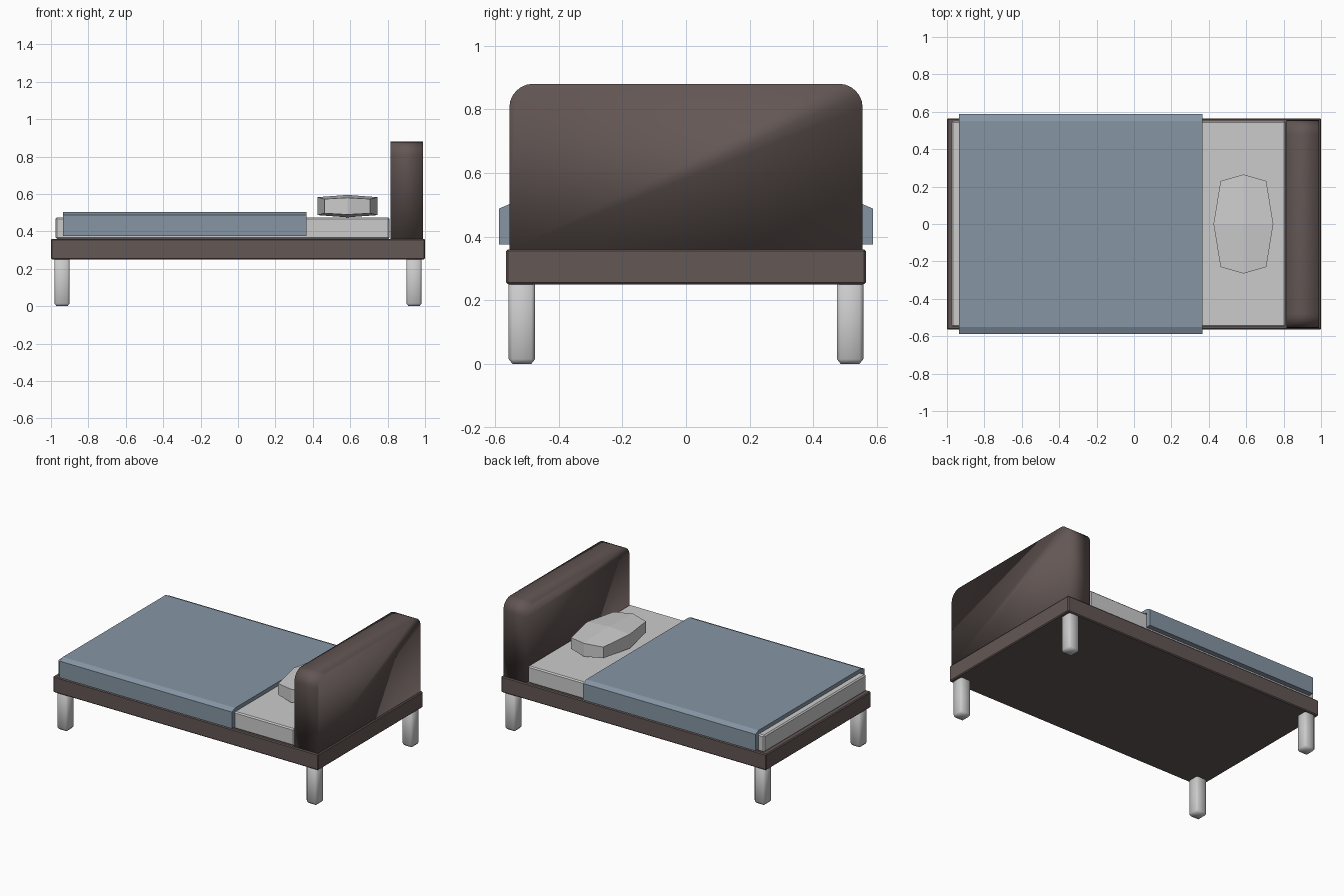
import bpy, bmesh, math

if "Cube" in bpy.data.objects:
    bpy.data.objects.remove(bpy.data.objects["Cube"])


def material(name, rgb):
    m = bpy.data.materials.new(name)
    m.diffuse_color = (*rgb, 1)
    m.use_nodes = True
    m.node_tree.nodes["Principled BSDF"].inputs["Base Color"].default_value = m.diffuse_color
    return m


BROWN = material("dark_wood", (0.125, 0.095, 0.09))
WHITE = material("linen", (0.76, 0.76, 0.73))
BLUE = material("blue_cloth", (0.24, 0.30, 0.37))


def finish(name, bm, mat=None, smooth=None):
    bmesh.ops.recalc_face_normals(bm, faces=bm.faces)
    mesh = bpy.data.meshes.new(name)
    bm.to_mesh(mesh)
    bm.free()
    ob = bpy.data.objects.new(name, mesh)
    bpy.context.collection.objects.link(ob)
    if mat:
        mesh.materials.append(mat)
    if smooth is not None:
        bpy.ops.object.select_all(action='DESELECT')
        ob.select_set(True)
        bpy.context.view_layer.objects.active = ob
        bpy.ops.object.shade_smooth_by_angle(angle=math.radians(smooth))
    return ob


def box(name, x, y, z, mat=None, bevel=0.01, smooth=None):
    """Bevelled box from (min, max) ranges."""
    bm = bmesh.new()
    bmesh.ops.create_cube(bm, size=1)
    for v in bm.verts:
        v.co = [(a + b) / 2 + c * (b - a) for (a, b), c in zip((x, y, z), v.co)]
    bmesh.ops.bevel(bm, geom=bm.edges[:], offset=bevel, segments=1,
                    affect='EDGES', profile=0.5)
    return finish(name, bm, mat, smooth)


def extrude_x(name, profile, x0, x1, mat, smooth=None):
    """Closed (y, z) profile extruded along x."""
    bm = bmesh.new()
    face = bm.faces.new([bm.verts.new((x0, y, z)) for y, z in profile])
    new = bmesh.ops.extrude_face_region(bm, geom=[face])["geom"]
    for v in new:
        if isinstance(v, bmesh.types.BMVert):
            v.co.x = x1
    return finish(name, bm, mat, smooth)


def mirrored(half):
    return half + [(-y, z) for y, z in reversed(half)]


# bed frame and mattress
box("bed_frame", (-1, 1), (-0.565, 0.565), (0.25, 0.36), BROWN, 0.006)
box("mattress", (-0.975, 0.81), (-0.55, 0.55), (0.359, 0.475), WHITE, 0.008)

# four legs
for xn, sx in (("foot", -1), ("head", 1)):
    for yn, sy in (("front", -1), ("back", 1)):
        box(f"{xn}_{yn}_leg", sorted((sx * 0.90, sx * 0.982)),
            sorted((sy * 0.474, sy * 0.557)), (0.003, 0.26), None, 0.012, 60)
for ob in bpy.data.objects:
    if ob.name.endswith("leg"):
        for v in ob.data.vertices:
            if v.co.z < 0.005:
                v.co.z = 0

# headboard with rounded top corners
r = 0.075
half = [(0.555, 0.36)] + [
    (0.555 - r + r * math.cos(a), 0.88 - r + r * math.sin(a))
    for a in (math.radians(90 * i / 6) for i in range(7))]
extrude_x("headboard", mirrored(half), 0.815, 0.99, BROWN, 180)

# blanket draped over the mattress
extrude_x("blanket", mirrored([(0.552, 0.477), (0.552, 0.375), (0.587, 0.375),
                               (0.587, 0.488), (0.552, 0.503)][1:])
          + [(-0.552, 0.477), (0.552, 0.477)], -0.935, 0.365, BLUE)

# pillow: faceted octagon, slightly domed on both faces
bm = bmesh.new()
quarter = [(0.16, 0, 0.048), (0.122, 0.23, 0.038), (0, 0.265, 0.045)]
ring = quarter + [(-0.122, 0.23, 0.038), (-0.16, 0, 0.048),
                  (-0.122, -0.23, 0.038), (0, -0.265, 0.045), (0.122, -0.23, 0.038)]
cx, cz = 0.585, 0.535
rings = {}
for s in (1, -1):
    vs = [bm.verts.new((cx + x, y, cz + s * h)) for x, y, h in ring]
    mid = bm.verts.new((cx, 0, cz + s * 0.06))
    for i in range(0, 8, 2):
        bm.faces.new((mid, vs[i], vs[i + 1], vs[(i + 2) % 8]))
    rings[s] = vs
for i in range(8):
    j = (i + 1) % 8
    bm.faces.new((rings[1][i], rings[1][j], rings[-1][j], rings[-1][i]))
finish("pillow", bm, WHITE)
